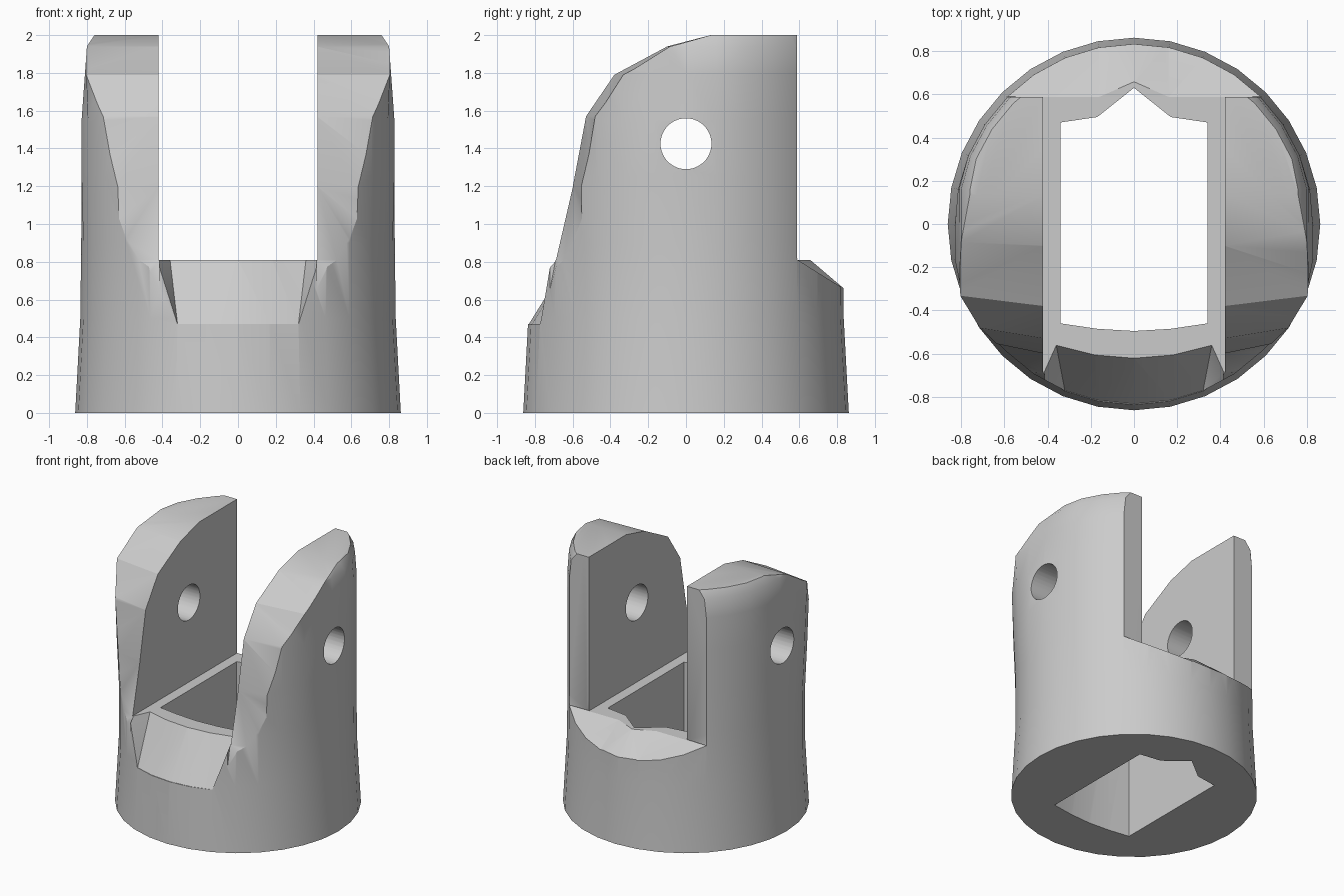
import bpy
import bmesh
import math

cube = bpy.data.objects.get("Cube")
if cube:
    bpy.data.objects.remove(cube, do_unlink=True)

grey = bpy.data.materials.new("plain grey")
grey.use_nodes = True
colour = (0.6, 0.6, 0.6, 1)
grey.diffuse_color = colour
grey.node_tree.nodes["Principled BSDF"].inputs["Base Color"].default_value = colour


def loft(name, loops):
    """Closed solid through matching point loops, capped, facing outward."""
    bm = bmesh.new()
    rings = [[bm.verts.new(p) for p in loop] for loop in loops]
    n = len(rings[0])
    for low, high in zip(rings, rings[1:]):
        for i in range(n):
            j = (i + 1) % n
            bm.faces.new((low[i], low[j], high[j], high[i]))
    bm.faces.new(rings[0][::-1])
    bm.faces.new(rings[-1])
    bm.normal_update()
    if bm.calc_volume(signed=True) < 0:
        bmesh.ops.reverse_faces(bm, faces=bm.faces[:])
    bmesh.ops.triangulate(bm, faces=bm.faces[:])
    mesh = bpy.data.meshes.new(name)
    bm.to_mesh(mesh)
    bm.free()
    mesh.materials.append(grey)
    obj = bpy.data.objects.new(name, mesh)
    bpy.context.scene.collection.objects.link(obj)
    return obj


def cut(target, cutter):
    """Subtract the cutter with the first solver that leaves a solid."""
    mod = target.modifiers.new("cut", "BOOLEAN")
    mod.operation = "DIFFERENCE"
    mod.object = cutter
    result = None
    for solver in ("EXACT", "MANIFOLD", "FLOAT"):
        mod.solver = solver
        bpy.context.view_layer.update()
        graph = bpy.context.evaluated_depsgraph_get()
        evaluated = target.evaluated_get(graph)
        if len(evaluated.data.polygons) > 100:
            result = bpy.data.meshes.new_from_object(evaluated, depsgraph=graph)
            break
    target.modifiers.remove(mod)
    if result:
        target.data = result
    bpy.data.objects.remove(cutter, do_unlink=True)


def mirrored(half):
    """Mirror a side-to-centre outline across x; the last point is on x = 0."""
    return half + [(-x, y) for x, y in half[-2::-1]]


def body_ring(z, radius, flare, limit, sides=32):
    """Round section, flared toward the front and flattened at the sides."""
    ring = []
    for i in range(sides):
        a = math.tau * i / sides
        r = radius + (flare if math.sin(a) < -0.1 else 0)
        x = max(-limit, min(limit, r * math.cos(a)))
        ring.append((x, r * math.sin(a), z))
    return ring


# Round body: height, radius, front flare, half width
sections = [(0, .862, 0, .87), (.5, .835, 0, .84), (.9, .83, .005, .83),
            (1.25, .83, .02, .828), (1.55, .83, .03, .828),
            (1.8, .83, .04, .81), (1.94, .82, .04, .80), (2, .79, .04, .76)]
body = loft("clevis_body", [body_ring(*s) for s in sections])

# Slot between the two arms
slot = [(-.42, -1), (.42, -1), (.42, 1), (-.42, 1)]
cut(body, loft("slot_cutter", [[(x, y, z) for x, y in slot] for z in (.81, 2.2)]))

# Bore with a bowed front wall and a peaked back wall
bore = mirrored([(-.34, -.46), (-.17, -.485), (0, -.495)])
bore += mirrored([(.34, .47), (.17, .495), (0, .63)])
cut(body, loft("bore_cutter", [[(x, y, z) for x, y in bore] for z in (-.1, 1)]))

# Cross pin holes
turns = [math.tau * (i + .5) / 32 for i in range(32)]
pin = [(.135 * math.cos(a), 1.425 + .135 * math.sin(a)) for a in turns]
cut(body, loft("pin_cutter", [[(x, y, z) for y, z in pin] for x in (-1, 1)]))

# Flared bevel below the slot at the front
low = mirrored([(-.32, -.77), (-.17, -.815), (0, -.832)]) + [(.32, -1), (-.32, -1)]
high = mirrored([(-.36, -.56), (-.18, -.605), (0, -.62)]) + [(.49, -.85), (-.49, -.85)]
cut(body, loft("front_bevel_cutter", [[(x, y, .47) for x, y in low],
                                      [(x, y, .812) for x, y in high]]))

# Sloped shoulder and flat arm ends at the back
edge = mirrored([(-.7, .59), (-.44, .585), (-.16, .585), (0, .655)])
outer = [(.7, 1), (-.7, 1)]
shoulder = [[(x, .84, .655) for x, y in edge],
            [(x, y, .812) for x, y in edge],
            [(x, .588, .82) for x, y in edge],
            [(x, .588, 2.2) for x, y in edge]]
cut(body, loft("back_cutter", [ring + [(x, y, ring[0][2]) for x, y in outer]
                               for ring in shoulder]))

# Curved front edges of the arms, skewed back toward the outside
curve = [(-.75, .5, .08), (-.69, .81, .2), (-.6, 1.2, .1), (-.53, 1.57, .08),
         (-.38, 1.79, .06), (-.1, 1.94, .02), (.15, 2.005, 0)]
surround = [(.15, 2.2), (-1.1, 2.2), (-1.1, .5)]
inner = [(y, z) for y, z, s in curve] + surround
outside = [(y + s, z) for y, z, s in curve] + surround
for side in (-1, 1):
    cut(body, loft("arm_curve_cutter", [[(side * .415, y, z) for y, z in inner],
                                        [(side * .9, y, z) for y, z in outside]]))

# Smooth the round faces and keep the cut edges crisp
bpy.context.view_layer.objects.active = body
body.select_set(True)
bpy.ops.object.shade_smooth_by_angle(angle=math.radians(30))
